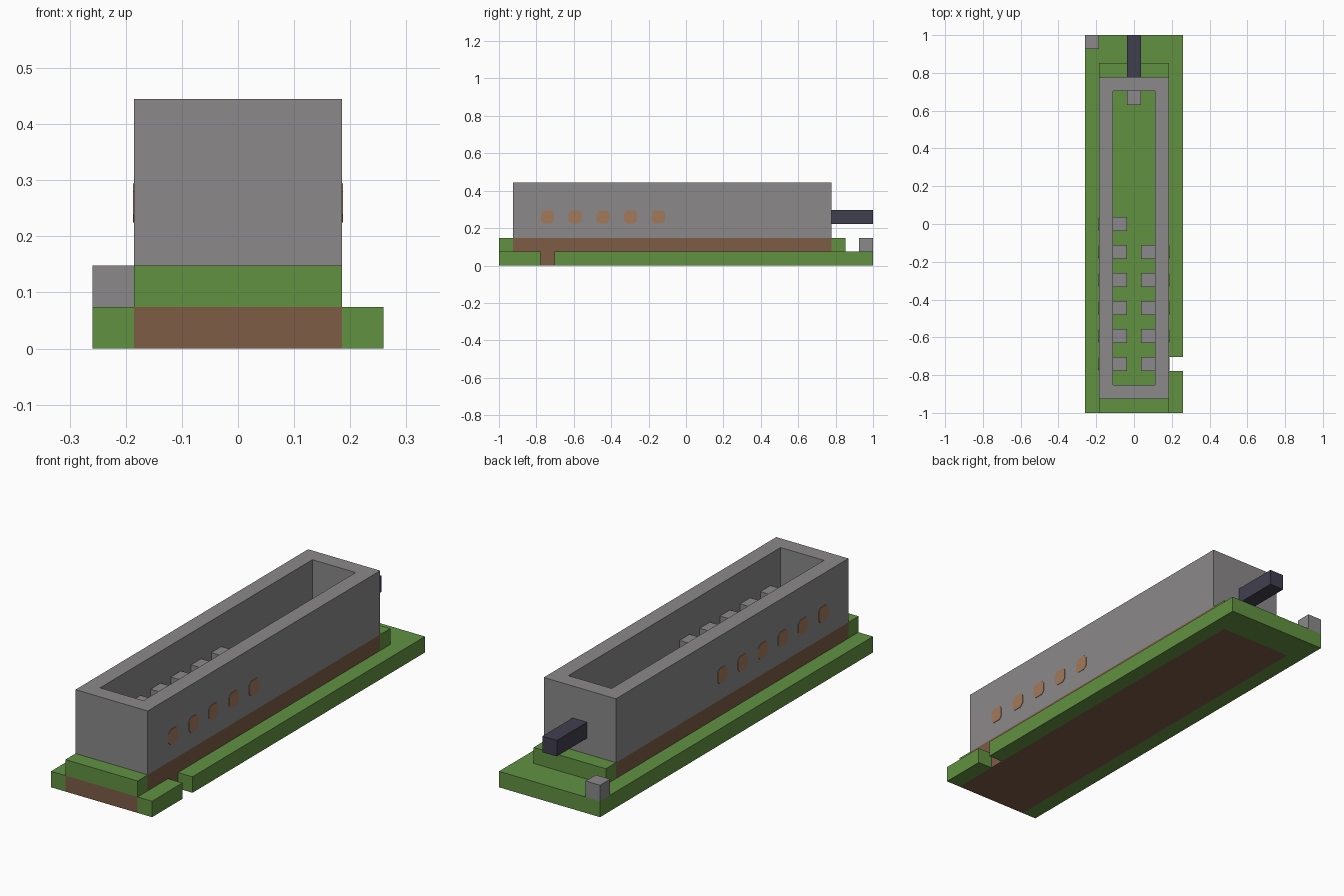
import bpy, bmesh
from mathutils import Vector

cube = bpy.data.objects.get("Cube")
if cube:
    bpy.data.objects.remove(cube, do_unlink=True)

# Everything is laid out on a 7 x 27 x 6 block grid
U = 2 / 27
ORIGIN = Vector((3.5, 13.5, 0))


def material(name, rgb):
    lin = [((c / 255 + 0.055) / 1.055) ** 2.4 for c in rgb] + [1]
    m = bpy.data.materials.new(name)
    m.use_nodes = True
    m.diffuse_color = lin
    m.node_tree.nodes["Principled BSDF"].inputs["Base Color"].default_value = lin
    return m


GREY = material("grey stone", (139, 137, 137))
GREEN = material("grass green", (98, 145, 66))
BROWN = material("earth brown", (125, 92, 70))
COPPER = material("dull copper", (163, 122, 92))
NAVY = material("dark slate", (64, 63, 78))


def finish(bm, name, *mats):
    """Scale grid units to final size and link the object."""
    for v in bm.verts:
        v.co = (v.co - ORIGIN) * U
    bmesh.ops.recalc_face_normals(bm, faces=bm.faces)
    me = bpy.data.meshes.new(name)
    bm.to_mesh(me)
    bm.free()
    for m in mats:
        me.materials.append(m)
    ob = bpy.data.objects.new(name, me)
    bpy.context.collection.objects.link(ob)
    return ob


def prism(points, offset):
    """Extrude a closed outline of 3D points along an offset."""
    bm = bmesh.new()
    face = bm.faces.new([bm.verts.new(p) for p in points])
    geom = bmesh.ops.extrude_face_region(bm, geom=[face])["geom"]
    verts = [g for g in geom if isinstance(g, bmesh.types.BMVert)]
    bmesh.ops.translate(bm, verts=verts, vec=offset)
    return bm


def box(lo, hi):
    x, y, z = lo
    X, Y, Z = hi
    return prism([(x, y, z), (X, y, z), (X, Y, z), (x, Y, z)], (0, 0, Z - z))


# Base: earth slab surrounded by a green border with a gap on the left side
finish(box((1, 0, 0), (6, 25, 1)), "earth_slab", BROWN)
border = [(0, 0), (1, 0), (1, 25), (6, 25), (6, 4), (7, 4), (7, 27), (0, 27)]
finish(prism([(x, y, 0) for x, y in border], (0, 0, 1)), "base_border", GREEN)
finish(box((6, 0, 0), (7, 3, 1)), "base_border_front_tab", GREEN)

# Green steps at both ends of the hall
for name, y in (("front_step", 0), ("back_step", 24)):
    finish(box((1, y, 1), (6, y + 1, 2)), name, GREEN)

# Open hall: brown footing, grey walls, green floor
bm = box((1, 1, 1), (6, 24, 6))
bmesh.ops.bisect_plane(bm, geom=bm.verts[:] + bm.edges[:] + bm.faces[:],
                       plane_co=(0, 0, 2), plane_no=(0, 0, 1))
bmesh.ops.recalc_face_normals(bm, faces=bm.faces)
for f in bm.faces:
    f.material_index = 1 if f.calc_center_median().z < 2 else 0
top = max(bm.faces, key=lambda f: f.calc_center_median().z)
bmesh.ops.inset_region(bm, faces=[top], thickness=1, use_even_offset=True)
floor = bmesh.ops.extrude_discrete_faces(bm, faces=[top])["faces"][0]
bmesh.ops.translate(bm, verts=floor.verts, vec=(0, 0, -4))
floor.material_index = 2
finish(bm, "hall_walls", GREY, BROWN, GREEN)


def stud(name, x, y, direction):
    """Thin clipped-corner plate on a side wall."""
    h, c = 0.47, 0.28
    ring = [(h, c), (c, h), (-c, h), (-h, c), (-h, -c), (-c, -h), (c, -h), (h, -c)]
    pts = [(x, y + 0.5 + a, 3.5 + b) for a, b in ring]
    finish(prism(pts, (direction * 0.03, 0, 0)), name, COPPER)


# Pegs inside the side walls, each with a copper stud outside
for side, peg_x, wall_x, sign, count in (("right", 2, 1, -1, 6), ("left", 4, 6, 1, 5)):
    for i in range(count):
        y = 3 + 2 * i
        finish(box((peg_x, y, 3), (peg_x + 1, y + 1, 4)), f"{side}_peg_{i + 1}", GREY)
        stud(f"{side}_stud_{i + 1}", wall_x, y, sign)

# Back peg, rear bar and corner post
finish(box((3, 22, 3), (4, 23, 4)), "back_peg", GREY)
finish(box((3, 24, 3), (4, 27, 4)), "rear_bar", NAVY)
finish(box((0, 26, 1), (1, 27, 2)), "corner_post", GREY)
